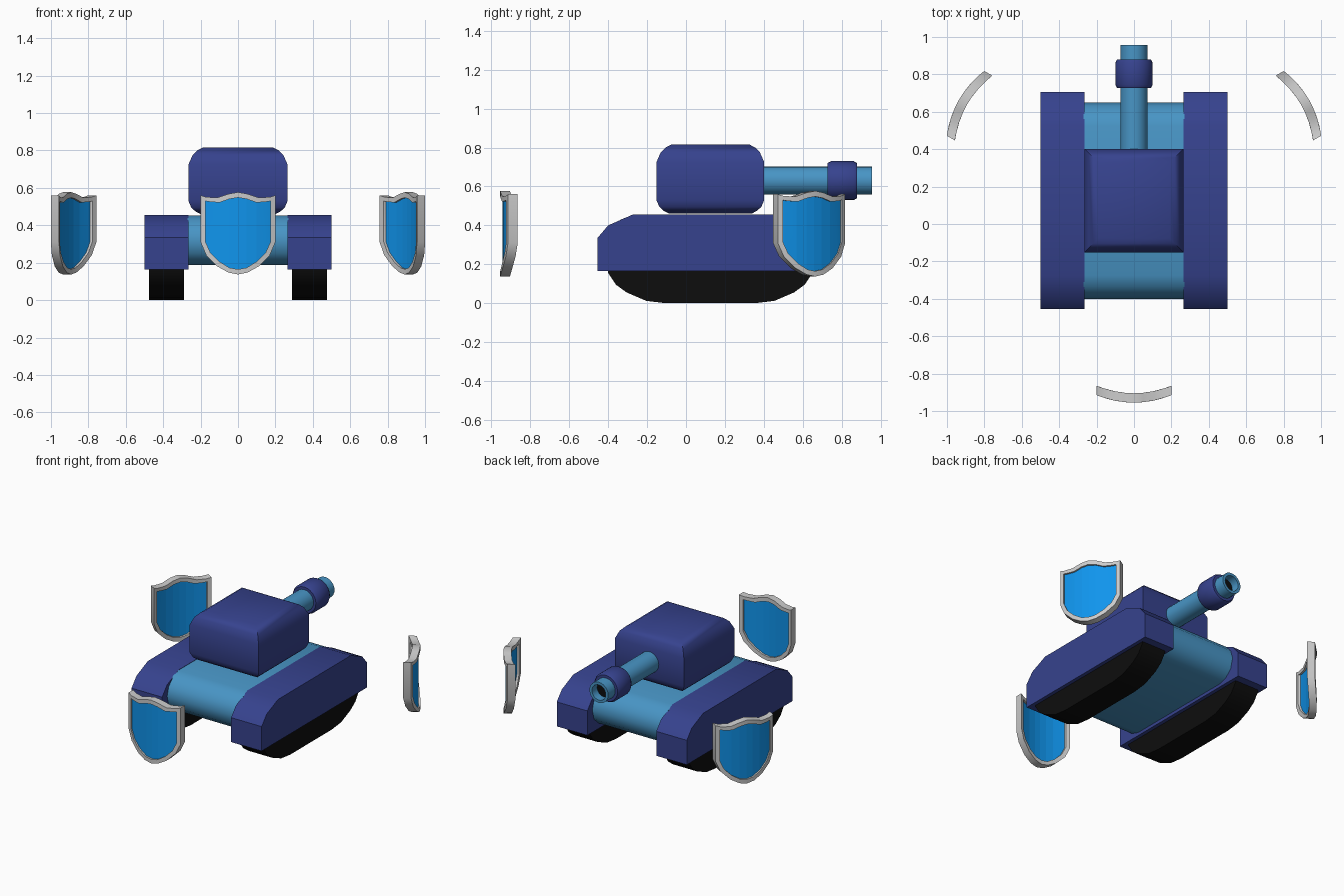
import bpy, bmesh, math
from mathutils import Matrix

if "Cube" in bpy.data.objects:
    bpy.data.objects.remove(bpy.data.objects["Cube"])

MID = 0.125  # y of the tank's centre


def mat(name, col):
    m = bpy.data.materials.new(name)
    m.diffuse_color = (*col, 1)
    m.use_nodes = True
    m.node_tree.nodes["Principled BSDF"].inputs["Base Color"].default_value = m.diffuse_color
    return m


NAVY = mat("navy", (0.037, 0.055, 0.27))
SKY = mat("sky", (0.065, 0.30, 0.56))
BLACK = mat("black", (0.004, 0.004, 0.004))
BLUE = mat("shield_blue", (0.005, 0.30, 0.85))


def make(name, verts, faces, material=None, angle=40):
    me = bpy.data.meshes.new(name)
    me.from_pydata(verts, [], faces)
    bm = bmesh.new()
    bm.from_mesh(me)
    bmesh.ops.recalc_face_normals(bm, faces=bm.faces)
    bm.to_mesh(me)
    bm.free()
    ob = bpy.data.objects.new(name, me)
    bpy.context.collection.objects.link(ob)
    if material:
        me.materials.append(material)
    bpy.ops.object.select_all(action='DESELECT')
    bpy.context.view_layer.objects.active = ob
    ob.select_set(True)
    bpy.ops.object.shade_smooth_by_angle(angle=math.radians(angle))
    return ob


def loft(name, rings, material, caps=True, closed=False, angle=40):
    """Skin a list of equal-length vertex rings."""
    n, k = len(rings[0]), len(rings)
    verts = [v for r in rings for v in r]
    faces = []
    for i in range(k if closed else k - 1):
        a, b = i * n, (i + 1) % k * n
        faces += [(a + j, a + (j + 1) % n, b + (j + 1) % n, b + j) for j in range(n)]
    if caps and not closed:
        faces += [tuple(range(n)), tuple(range((k - 1) * n, k * n))]
    return make(name, verts, faces, material, angle)


def extrude_x(name, half, x0, x1, material):
    """Half side profile (distance from centre, z), mirrored and extruded along x."""
    prof = [(MID - d, z) for d, z in half] + [(MID + d, z) for d, z in reversed(half)]
    return loft(name, [[(x, y, z) for y, z in prof] for x in (x0, x1)], material)


def lathe_y(name, prof, z, material, closed=False, sides=24):
    rings = [[(r * math.cos(t), y, z + r * math.sin(t))
              for t in (2 * math.pi * j / sides for j in range(sides))] for r, y in prof]
    return loft(name, rings, material, caps=not closed, closed=closed)


# Fenders and tracks
fender = [(0.58, 0.165), (0.58, 0.335), (0.525, 0.40), (0.40, 0.455)]
track = [(0.40, 0.165 + 0.01), (0.525, 0.175), (0.525, 0.155), (0.485, 0.095),
         (0.43, 0.055), (0.33, 0.012), (0.23, 0.0)][1:]
for side, s in (("left", -1), ("right", 1)):
    extrude_x(side + "_fender", fender, s * 0.265, s * 0.5, NAVY)
    extrude_x(side + "_track", track, s * 0.29, s * 0.475, BLACK)

# Hull with rounded ends
hull = [(0.40, 0.453), (0.46, 0.43), (0.507, 0.38), (0.525, 0.32),
        (0.507, 0.25), (0.46, 0.205), (0.40, 0.187)]
extrude_x("hull", hull, -0.27, 0.27, SKY)

# Turret: square rings with softened top and bottom
levels = [(0.46, 0.20), (0.475, 0.228), (0.495, 0.25), (0.53, 0.265),
          (0.725, 0.265), (0.775, 0.243), (0.80, 0.218), (0.815, 0.19)]
loft("turret", [[(sx * w, MID + sy * (w + 0.012), z)
                 for sx, sy in ((-1, -1), (1, -1), (1, 1), (-1, 1))]
                for z, w in levels], NAVY)

# Gun barrel, collar and dark bore
lathe_y("barrel", [(0.072, 0.35), (0.072, 0.957), (0.053, 0.957), (0.053, 0.35)], 0.63, SKY, True)
lathe_y("muzzle_collar", [(0.07, 0.727), (0.09, 0.727), (0.1, 0.745), (0.1, 0.862),
                          (0.09, 0.88), (0.07, 0.88)], 0.63, NAVY, True)
lathe_y("bore", [(0.055, 0.88), (0.055, 0.90)], 0.63, BLACK)

# Shields: half outlines as (x, top z, bottom z), bent around the tank
OUTER = [(0, 0.577, 0.137), (0.05, 0.568, 0.147), (0.11, 0.548, 0.18),
         (0.17, 0.551, 0.24), (0.2, 0.56, 0.31)]
INNER = [(0, 0.548, 0.165), (0.045, 0.541, 0.173), (0.098, 0.522, 0.205),
         (0.148, 0.525, 0.255), (0.175, 0.53, 0.315)]


def full(half):
    return [(-x, t, b) for x, t, b in half[:0:-1]] + half


def outline(half):
    f = full(half)
    return [(x, t) for x, t, b in f] + [(x, b) for x, t, b in reversed(f)]


def bend(pts, depth, turn):
    m = Matrix.Translation((0, MID, 0)) @ Matrix.Rotation(turn, 4, 'Z')
    return [m @ Matrix.Translation((x, -(1.08 - x * x - depth), z)).to_translation()
            for x, z in pts]


for i, name in enumerate(("front", "right", "left")):
    turn = math.radians(120 * i)
    out, inn = outline(OUTER), outline(INNER)
    loft(name + "_shield_rim", [bend(out, 0, turn), bend(out, 0.05, turn),
                                bend(inn, 0.05, turn), bend(inn, 0, turn)],
         None, closed=True, angle=30)
    n = len(inn)
    verts = bend(inn, 0.012, turn) + bend(inn, 0.036, turn)
    faces = [(o + j, o + j + 1, o + n - 2 - j, o + n - 1 - j)
             for o in (0, n) for j in range(n // 2 - 1)]
    faces += [(j, (j + 1) % n, n + (j + 1) % n, n + j) for j in range(n)]
    make(name + "_shield_panel", verts, faces, BLUE, 5)
